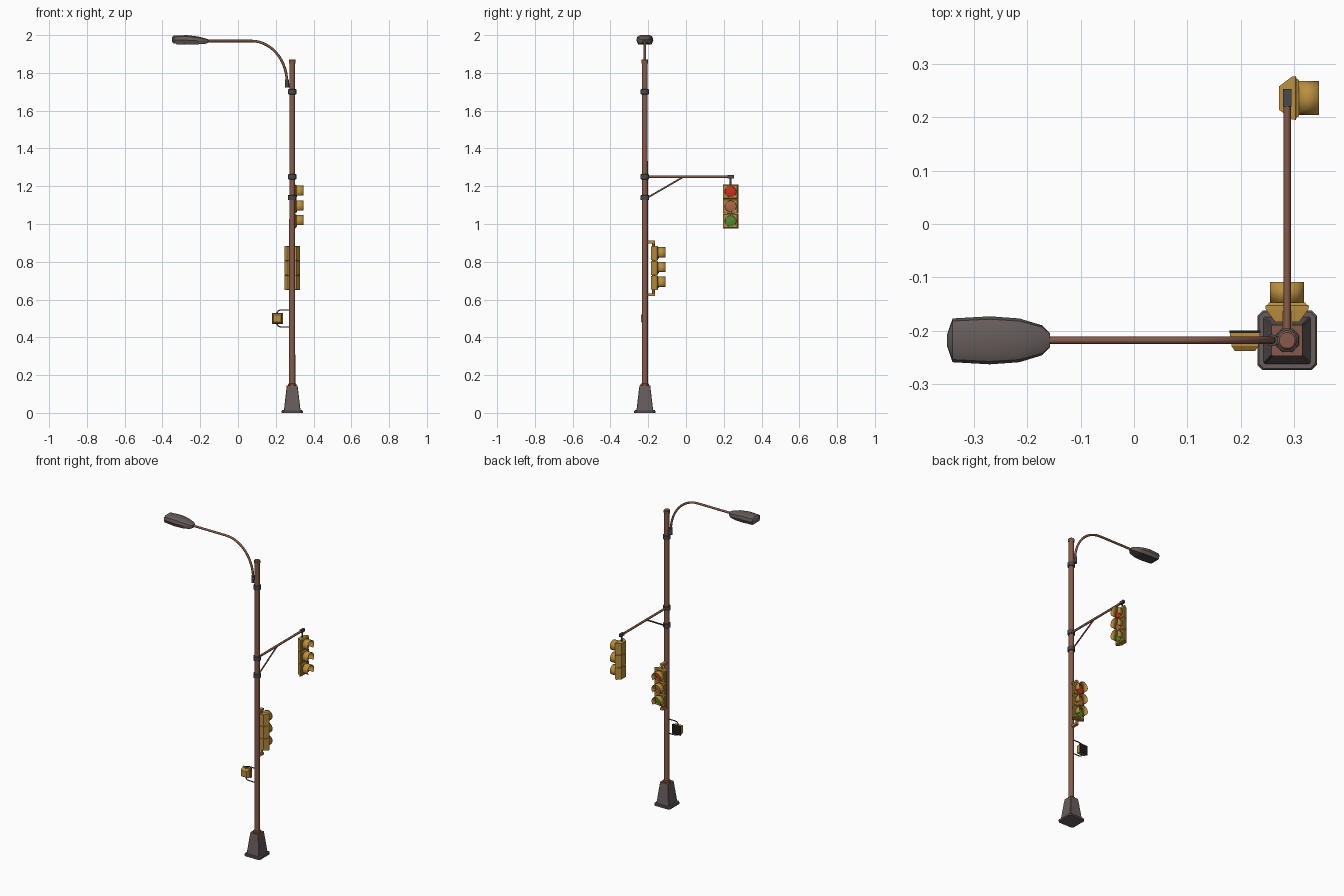
import bpy, bmesh, math
from mathutils import Matrix, Vector

if "Cube" in bpy.data.objects:
    bpy.data.objects.remove(bpy.data.objects["Cube"])

PX, PY = 0.287, -0.218   # pole axis


def mat(name, r, g, b):
    m = bpy.data.materials.new(name)
    m.diffuse_color = (r, g, b, 1)
    m.use_nodes = True
    m.node_tree.nodes["Principled BSDF"].inputs["Base Color"].default_value = m.diffuse_color
    return m


BROWN = mat("rusty brown", .24, .105, .07)
GREY = mat("warm grey", .135, .11, .105)
DARK = mat("dark steel", .07, .065, .072)
OCHRE = mat("signal ochre", .50, .28, .05)
RED = mat("red lens", .60, .03, .012)
AMBER = mat("amber lens", .42, .14, .06)
GREEN = mat("green lens", .08, .25, .03)
BLACK = mat("black panel", .012, .012, .013)


def add(name, verts, faces, m, smooth=True, xf=None):
    me = bpy.data.meshes.new(name)
    me.from_pydata(verts, [], faces)
    bm = bmesh.new()
    bm.from_mesh(me)
    bmesh.ops.recalc_face_normals(bm, faces=bm.faces[:])
    bm.to_mesh(me)
    bm.free()
    if xf is not None:
        me.transform(xf)
    me.materials.append(m)
    ob = bpy.data.objects.new(name, me)
    bpy.context.collection.objects.link(ob)
    if smooth:
        bpy.ops.object.select_all(action='DESELECT')
        ob.select_set(True)
        bpy.context.view_layer.objects.active = ob
        bpy.ops.object.shade_smooth_by_angle(angle=math.radians(35))
    return ob


def loft(name, rings, m, smooth=True, xf=None):
    """Skin equal-length closed rings and cap both ends."""
    n = len(rings[0])
    verts = [v for r in rings for v in r]
    faces = [(k*n+i, k*n+(i+1) % n, (k+1)*n+(i+1) % n, (k+1)*n+i)
             for k in range(len(rings)-1) for i in range(n)]
    faces += [tuple(range(n)), tuple(range(len(verts)-n, len(verts)))]
    return add(name, verts, faces, m, smooth, xf)


def turned(name, prof, m, n=16, x=PX, y=PY):
    """Vertical lathe from (radius, z) pairs."""
    return loft(name, [[(x+r*math.cos(2*math.pi*(i+.5)/n), y+r*math.sin(2*math.pi*(i+.5)/n), z)
                        for i in range(n)] for r, z in prof], m)


def square(name, prof, m, cut=.2):
    """Vertical stack of corner-cut squares from (half width, z) pairs."""
    k = 1-cut
    o = [(1, -k), (1, k), (k, 1), (-k, 1), (-1, k), (-1, -k), (-k, -1), (k, -1)]
    return loft(name, [[(PX+a*h, PY+b*h, z) for a, b in o] for h, z in prof], m, False)


def box(name, lo, hi, m, xf=None):
    r = [[(x, y, z) for x, y in ((lo[0], lo[1]), (hi[0], lo[1]), (hi[0], hi[1]), (lo[0], hi[1]))]
         for z in (lo[2], hi[2])]
    return loft(name, r, m, False, xf)


def tube(name, pts, r, m):
    cu = bpy.data.curves.new(name, 'CURVE')
    cu.dimensions = '3D'
    cu.bevel_depth = r
    cu.bevel_resolution = 2
    cu.use_fill_caps = True
    s = cu.splines.new('POLY')
    s.points.add(len(pts)-1)
    for p, q in zip(s.points, pts):
        p.co = (*q, 1)
    cu.materials.append(m)
    ob = bpy.data.objects.new(name, cu)
    bpy.context.collection.objects.link(ob)
    return ob


# Base, collar and pole
square("base_flange", [(.056, 0), (.056, .01), (.053, .014)], GREY, .18)
square("base_pedestal", [(.044, .014), (.031, .125), (.029, .138)], GREY, .06)
square("base_top_plate", [(.029, .138), (.029, .145)], BROWN, .06)
turned("pole_collar", [(.024, .145), (.024, .152), (.019, .156)], BROWN, 8)
turned("pole", [(.0165, .145), (.0155, 1.85)], BROWN)
turned("pole_cap", [(.0175, 1.85), (.0185, 1.856), (.0185, 1.868), (.015, 1.872)], BROWN)

# Clamps around the pole
for i, z in enumerate((1.14, 1.25, 1.70)):
    turned(f"pole_clamp_{i}", [(.019, z-.014), (.0225, z-.012), (.0225, z+.012), (.019, z+.014)], DARK, 12)

# Street lamp arm with its socket
turned("lamp_arm_socket", [(.011, 1.722), (.011, 1.765)], DARK, 12, .259)
box("lamp_arm_lug", (.259, PY-.008, 1.722), (.28, PY+.008, 1.745), DARK)
arc = [(.07+.189*math.cos(a), PY, 1.75+.219*math.sin(a))
       for a in [math.pi/2*i/14 for i in range(15)]]
tube("lamp_arm", arc + [(-.165, PY, 1.969)], .0068, BROWN)

# Lamp head: stations of x, half width, top z, bottom z
sect = [(.55, 1), (.88, .85), (1, .45), (.8, 0), (-.8, 0), (-1, .45), (-.88, .85), (-.55, 1)]
stations = [(-.35, .012, 1.988, 1.964), (-.34, .041, 1.997, 1.955), (-.27, .045, 2.0, 1.951),
            (-.215, .041, 1.993, 1.951), (-.172, .028, 1.983, 1.954), (-.157, .013, 1.977, 1.960)]
loft("lamp_head", [[(x, PY+a*w, zb+b*(zt-zb)) for a, b in sect] for x, w, zt, zb in stations], GREY)
box("lamp_lens", (-.325, PY-.027, 1.949), (-.215, PY+.027, 1.9535), DARK)

# Mast arm with brace, end cap and hanger
SY = .236
tube("mast_arm", [(PX, PY+.015, 1.25), (PX, .24, 1.25)], .0068, BROWN)
tube("mast_brace", [(PX, PY+.015, 1.14), (PX, -.02, 1.246)], .0045, BROWN)
box("mast_end_cap", (PX-.008, .22, 1.242), (PX+.008, .253, 1.259), DARK)
tube("signal_hanger", [(PX, SY, 1.245), (PX, SY, 1.20)], .005, DARK)


def signal(tag, origin, angle):
    """Three-lamp signal head; local front is +x, origin at back centre."""
    place = Matrix.Translation(Vector(origin)) @ Matrix.Rotation(angle, 4, 'Z')
    body = [(0, .022, .036), (.024, .040, .0385), (.031, .041, .0385), (.033, .036, .036), (.037, .034, .034)]
    for i, lens in enumerate((RED, AMBER, GREEN)):
        xf = place @ Matrix.Translation((0, 0, .078*(1-i)))
        loft(f"{tag}_housing_{i}", [[(x, a*hy, b*hz) for a, b in ((-1, -1), (1, -1), (1, 1), (-1, 1))]
                                    for x, hy, hz in body], OCHRE, False, xf)
        # Lens dome
        loft(f"{tag}_lens_{i}", [[(x, r*math.cos(math.pi*k/10), r*math.sin(math.pi*k/10)) for k in range(20)]
                                 for x, r in ((.036, .0295), (.039, .0285), (.042, .016))], lens, True, xf)
        # Visor hood, open underneath
        n = 20
        ang = [math.radians(-42+264*k/n) for k in range(n+1)]
        v = [(x, .031*math.cos(a), .031*math.sin(a)) for x in (.035, .075) for a in ang]
        f = [(k, k+1, n+k+2, n+k+1) for k in range(n)]
        hood = add(f"{tag}_visor_{i}", v, f, OCHRE, True, xf)
        s = hood.modifiers.new("thickness", 'SOLIDIFY')
        s.thickness = .002
        s.offset = 0
    box(f"{tag}_spine", (.004, -.02, -.112), (.03, .02, .112), OCHRE, place)


signal("mast_signal", (.272, SY, 1.093), 0)
signal("pole_signal", (PX, -.184, .767), math.pi/2)

# Brackets holding the lower signal
for name, z, s in (("upper", .905, -1), ("lower", .625, 1)):
    box(f"{name}_signal_bracket", (PX-.009, PY+.01, z-.007), (PX+.009, -.164, z+.007), OCHRE)
    turned(f"{name}_signal_pin", [(.007, z), (.007, z+s*.03)], OCHRE, 10, PX, -.172)

# Crossing display box with black face and wire brackets
cx, cz = .208, .50
loft("crossing_box", [[(cx+a*h, y, cz+b*h) for a, b in ((-1, -1), (1, -1), (1, 1), (-1, 1))]
                      for y, h in ((-.238, .019), (-.229, .025), (-.212, .026), (-.211, .0285), (-.204, .0285))],
     OCHRE, False)
box("crossing_face", (cx-.029, -.204, cz-.030), (cx+.029, -.200, cz+.030), BLACK)
for name, s in (("upper", 1), ("lower", -1)):
    tube(f"{name}_crossing_bracket", [(PX-.01, PY, cz+s*.045), (cx+.018, PY, cz+s*.045),
                                      (cx+.006, PY, cz+s*.041), (cx, PY, cz+s*.033), (cx, PY, cz+s*.022)],
         .0032, DARK)
